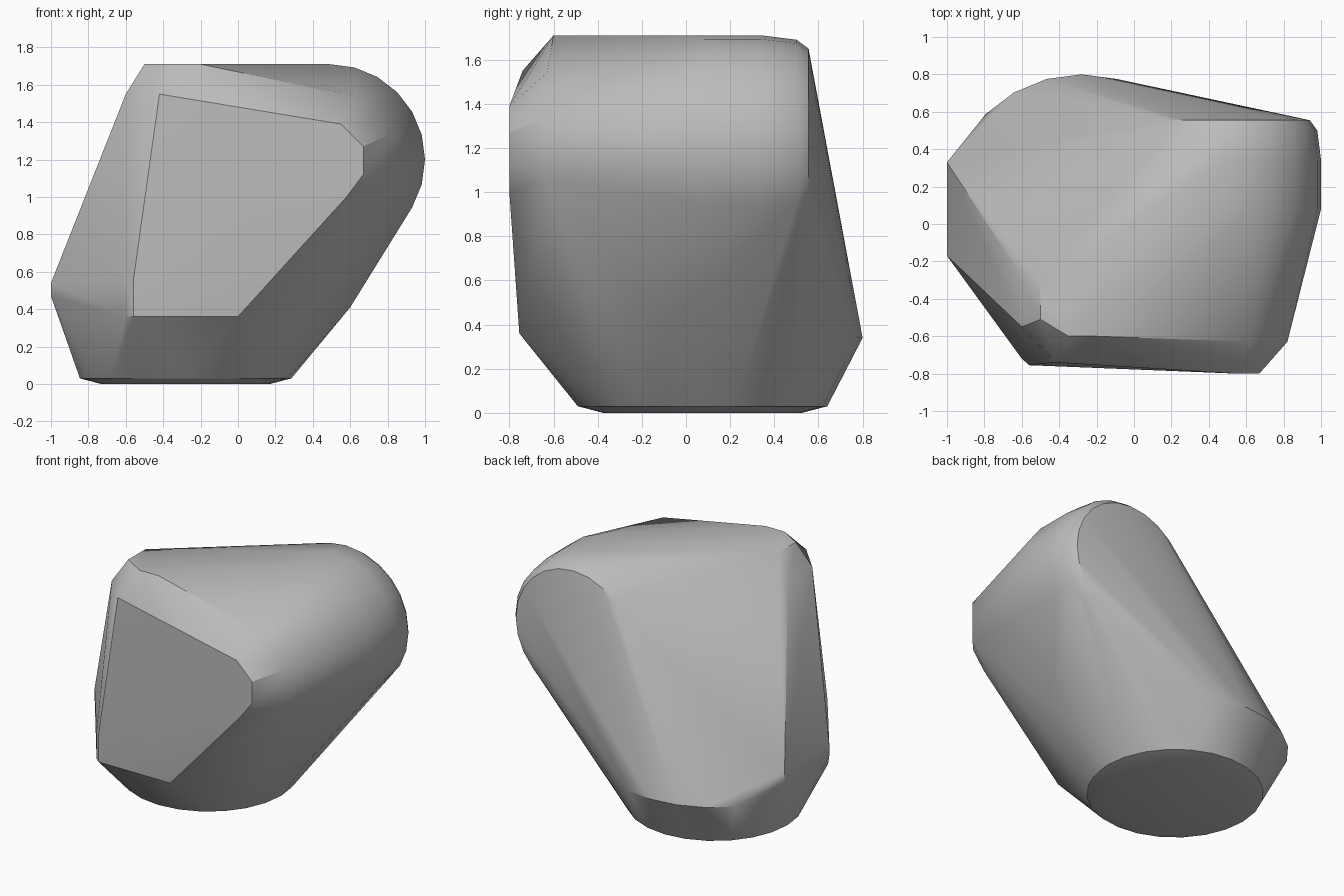
import bpy
import bmesh
from math import cos, sin, radians

if "Cube" in bpy.data.objects:
    bpy.data.objects.remove(bpy.data.objects["Cube"], do_unlink=True)

STEP = 15


def flat_ring(bm, radius, z, skip=()):
    """Horizontal ring of points around the foot of the boulder."""
    for a in range(0, 360, STEP):
        if a not in skip:
            t = radians(a)
            bm.verts.new((-0.28 + radius * cos(t), 0.075 + radius * sin(t), z))


def upright_ring(bm, radius, y):
    """Vertical ring of points for the rounded shoulder."""
    for a in range(0, 360, STEP):
        t = radians(a)
        bm.verts.new((0.49 + radius * cos(t), y, 1.2 + radius * sin(t)))


bm = bmesh.new()

# Foot: small flat base flaring out to the waist
flat_ring(bm, 0.45, 0.0)
flat_ring(bm, 0.565, 0.03)
flat_ring(bm, 0.725, 0.34, skip=(165, 180, 195))

# Rounded shoulder with a softened back rim
for radius, y in ((0.45, 0.555), (0.49, 0.5), (0.51, 0.34), (0.51, 0.08)):
    upright_ring(bm, radius, y)

# Chipped corners
left_side = [(-1, y, z) for y in (-0.17, 0.33) for z in (0.47, 0.54)]
front_left = [(x, y, z) for x, y in ((-0.6, -0.72), (-0.56, -0.755)) for z in (0.36, 0.55)]
front_foot = [(0, -0.755, 0.36)]
right_foot = [(0.6, -0.1, 0.41), (0.51, 0.35, 0.39)]
front_right = [(0.55, -0.8, 1.39), (0.67, -0.8, 1.27), (0.67, -0.8, 1.12), (0.58, -0.8, 1.0),
               (0.82, -0.63, 1.34), (0.82, -0.63, 1.06), (0.62, -0.63, 1.54)]
top_left = [(-0.6, -0.28, 1.55), (-0.6, -0.55, 1.55), (-0.42, -0.74, 1.55),
            (-0.5, -0.32, 1.71), (-0.5, -0.51, 1.71), (-0.35, -0.6, 1.71), (-0.2, -0.6, 1.71)]
for corner in (left_side, front_left, front_foot, right_foot, front_right, top_left):
    for p in corner:
        bm.verts.new(p)

# Wrap the points in one convex skin
hull = bmesh.ops.convex_hull(bm, input=bm.verts[:])
spare = {v for v in hull["geom_interior"] + hull["geom_unused"] if isinstance(v, bmesh.types.BMVert)}
bmesh.ops.delete(bm, geom=list(spare), context="VERTS")
bmesh.ops.dissolve_limit(bm, angle_limit=radians(1), verts=bm.verts[:], edges=bm.edges[:])
bmesh.ops.recalc_face_normals(bm, faces=bm.faces[:])

mesh = bpy.data.meshes.new("boulder")
bm.to_mesh(mesh)
bm.free()
boulder = bpy.data.objects.new("boulder", mesh)
bpy.context.collection.objects.link(boulder)

# Plain stone colour
stone = bpy.data.materials.new("stone_grey")
stone.use_nodes = True
grey = (0.5, 0.5, 0.5, 1)
stone.diffuse_color = grey
stone.node_tree.nodes["Principled BSDF"].inputs["Base Color"].default_value = grey
mesh.materials.append(stone)

# Smooth the rounded parts and keep the chipped edges crisp
bpy.ops.object.select_all(action="DESELECT")
boulder.select_set(True)
bpy.context.view_layer.objects.active = boulder
bpy.ops.object.shade_smooth_by_angle(angle=radians(30))
